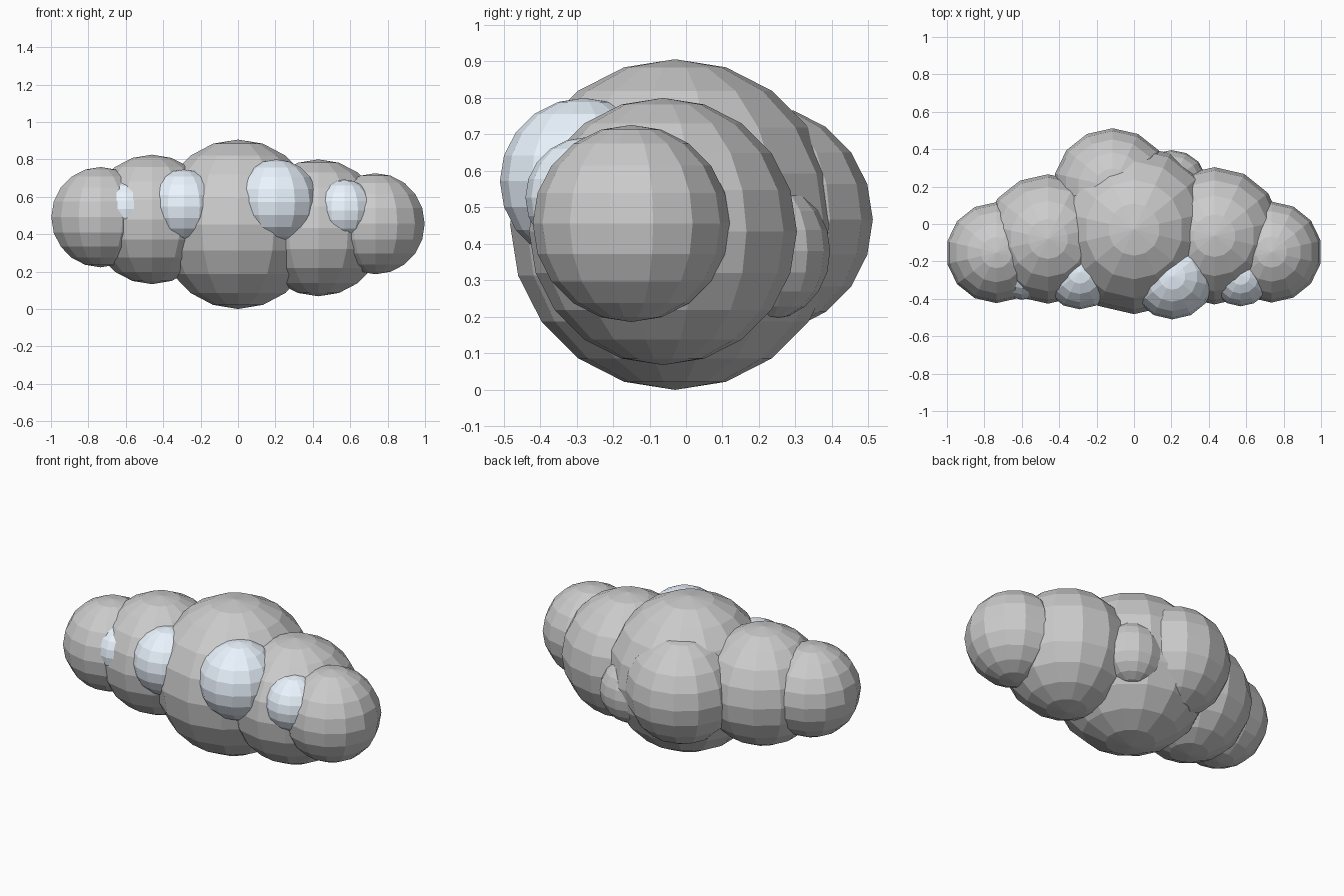
import bpy

if "Cube" in bpy.data.objects:
    bpy.data.objects.remove(bpy.data.objects["Cube"])

highlight = bpy.data.materials.new("pale_blue")
highlight.diffuse_color = (0.83, 0.91, 1.0, 1.0)
highlight.use_nodes = True
highlight.node_tree.nodes["Principled BSDF"].inputs["Base Color"].default_value = highlight.diffuse_color


def puff(name, centre, radii, material=None):
    """Flat-shaded low-poly ellipsoid."""
    bpy.ops.mesh.primitive_uv_sphere_add(segments=14, ring_count=10, radius=1, location=centre)
    ob = bpy.context.object
    ob.name = name
    ob.scale = radii
    bpy.ops.object.transform_apply(location=False, rotation=False, scale=True)
    if material:
        ob.data.materials.append(material)
    return ob


# Main row of cloud puffs
puff("centre_puff", (0, -0.03, 0.453), (0.445, 0.452, 0.453))
puff("left_puff", (-0.46, -0.08, 0.479), (0.346, 0.346, 0.346))
puff("right_puff", (0.43, -0.063, 0.434), (0.366, 0.367, 0.366))
puff("left_end_puff", (-0.735, -0.153, 0.491), (0.27, 0.27, 0.268))
puff("right_end_puff", (0.735, -0.15, 0.456), (0.27, 0.27, 0.27))

# Puffs at the back
puff("back_puff", (-0.115, 0.2, 0.467), (0.315, 0.312, 0.313))
puff("small_back_puff", (0.2, 0.23, 0.38), (0.185, 0.165, 0.187))

# Pale puffs peeking out of the front gaps
puff("front_puff_large", (0.205, -0.28, 0.572), (0.228, 0.23, 0.228), highlight)
puff("front_puff_right", (0.57, -0.275, 0.527), (0.165, 0.165, 0.165), highlight)
puff("front_puff_left", (-0.29, -0.258, 0.548), (0.198, 0.198, 0.198), highlight)
puff("front_puff_far_left", (-0.6, -0.255, 0.535), (0.15, 0.15, 0.15), highlight)
